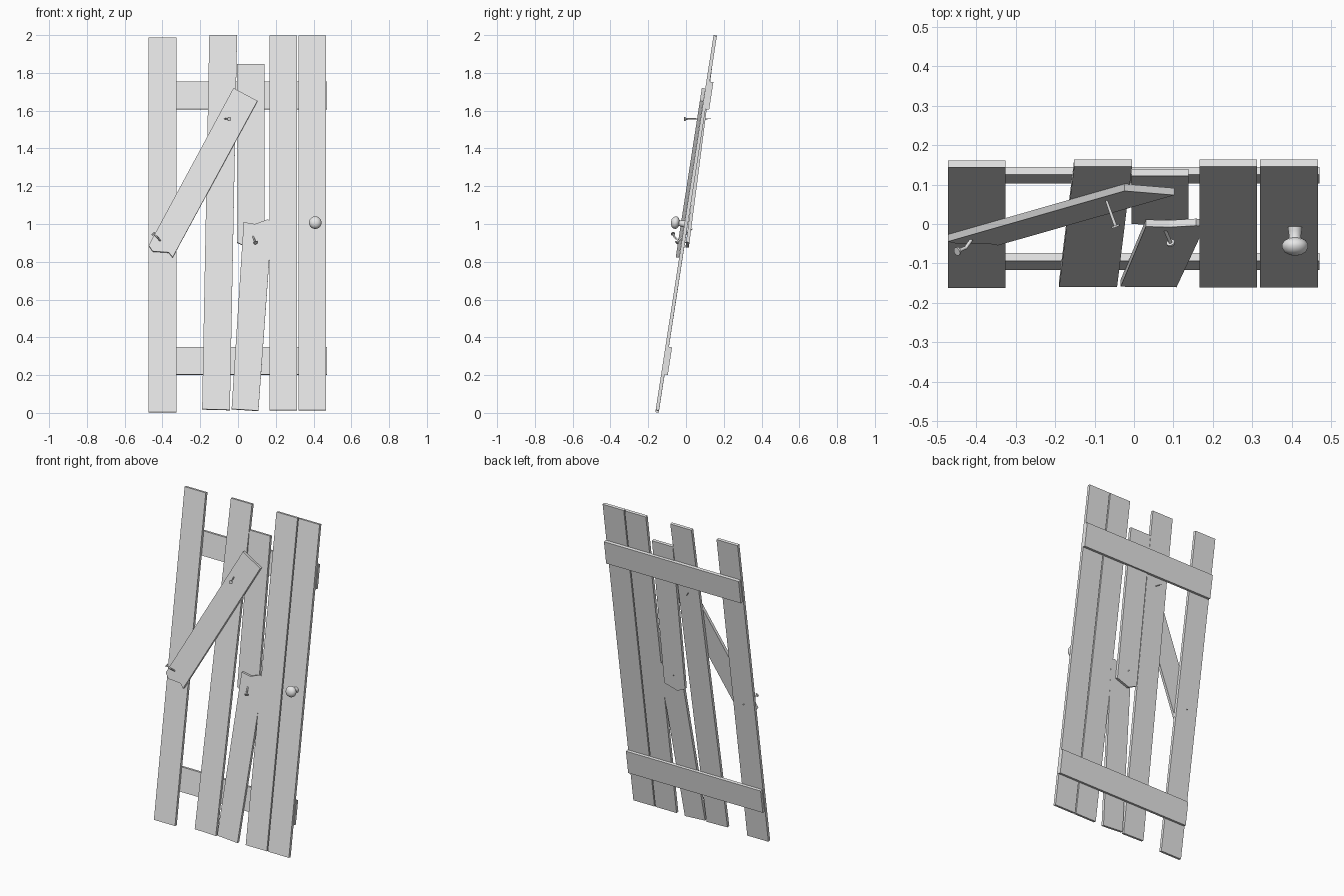
import bpy, bmesh, math
from mathutils import Matrix, Vector

cube = bpy.data.objects.get("Cube")
if cube:
    bpy.data.objects.remove(cube, do_unlink=True)

grey = bpy.data.materials.new("plain_grey")
grey.use_nodes = True
grey.diffuse_color = (0.8, 0.8, 0.8, 1)
grey.node_tree.nodes["Principled BSDF"].inputs["Base Color"].default_value = (0.8, 0.8, 0.8, 1)

# The whole door leans back about its bottom front edge
TILT = math.radians(8.78)
S, C = math.sin(TILT), math.cos(TILT)
LEAN = Matrix.Translation((0, -0.163, 0)) @ Matrix.Rotation(-TILT, 4, 'X')
BOARD = 0.018


def finish(name, bm, smooth=False):
    bmesh.ops.recalc_face_normals(bm, faces=bm.faces)
    mesh = bpy.data.meshes.new(name)
    bm.to_mesh(mesh)
    bm.free()
    mesh.materials.append(grey)
    obj = bpy.data.objects.new(name, mesh)
    bpy.context.collection.objects.link(obj)
    if smooth:
        bpy.ops.object.select_all(action='DESELECT')
        obj.select_set(True)
        bpy.context.view_layer.objects.active = obj
        bpy.ops.object.shade_smooth_by_angle(angle=math.radians(40))
    return obj


def board(name, outline, depth=0.0, thick=BOARD, sag=0.0):
    """Flat board from an upright (x, z) outline; sag pushes its lower end back."""
    bm = bmesh.new()
    top = max(z for x, z in outline)
    verts = []
    for x, z in outline:
        d = depth + sag * (top - z)
        verts.append(bm.verts.new((x, d, (z + d * S) / C)))
    face = bm.faces.new(verts)
    moved = bmesh.ops.extrude_face_region(bm, geom=[face])["geom"]
    bmesh.ops.translate(bm, vec=(0, thick, 0),
                        verts=[v for v in moved if isinstance(v, bmesh.types.BMVert)])
    bm.transform(LEAN)
    return finish(name, bm)


def rod(bm, a, b, r1, r2, sides=10):
    a, b = Vector(a), Vector(b)
    turn = (b - a).to_track_quat('Z', 'Y').to_matrix().to_4x4()
    bmesh.ops.create_cone(bm, cap_ends=True, segments=sides, radius1=r1, radius2=r2,
                          depth=(b - a).length, matrix=Matrix.Translation((a + b) / 2) @ turn)


def nail(name, path, r=0.0045):
    """Round nail along a path from head to tip."""
    bm = bmesh.new()
    pts = [Vector(p) for p in path]
    along = (pts[1] - pts[0]).normalized()
    rod(bm, pts[0], pts[0] + along * 0.005, 0.011, 0.011, 14)
    for i in range(len(pts) - 1):
        last = i == len(pts) - 2
        rod(bm, pts[i], pts[i + 1], r, 0.002 if last else r)
        if not last:
            bmesh.ops.create_icosphere(bm, subdivisions=2, radius=r,
                                       matrix=Matrix.Translation(pts[i + 1]))
    return finish(name, bm, True)


# Upright planks: bottom left x, top left x, bottom z, top z
WIDTH = 0.147
for name, low, high, z0, z1 in [
        ("right_plank", -0.473, -0.473, 0.004, 1.987),
        ("crooked_plank", -0.19, -0.152, 0.02, 2.0),
        ("inner_left_plank", 0.166, 0.166, 0.015, 1.998),
        ("outer_left_plank", 0.32, 0.32, 0.015, 1.998)]:
    board(name, [(low, z0), (low + WIDTH, z0 - (high - low) * 0.1),
                 (high + WIDTH, z1), (high, z1)])

# Snapped plank in two pieces
board("broken_plank_upper", [(-0.006, 1.847), (0.139, 1.847), (0.139, 0.905),
                             (0.05, 0.877), (-0.006, 0.903)], sag=0.025)
board("broken_plank_lower", [(-0.034, 0.021), (0.108, 0.012), (0.18, 1.01), (0.158, 1.025),
                             (0.09, 1.0), (0.03, 1.01)], depth=0.0005)

# Horizontal battens on the back
for name, z0, z1, depth in [("lower_batten", 0.204, 0.35, 0.015), ("upper_batten", 1.608, 1.754, 0.017)]:
    board(name, [(-0.468, z0), (0.471, z0), (0.471, z1), (-0.468, z1)], depth, 0.02)

# Broken diagonal board nailed across the front
board("diagonal_board", [(-0.024, 1.72), (0.103, 1.652), (-0.346, 0.824), (-0.367, 0.85),
                         (-0.452, 0.856), (-0.473, 0.887)], -0.0185)

# Nails, one of them bent
nail("upper_nail", [(-0.046, -0.008, 1.556), (-0.096, 0.132, 1.557)])
nail("bent_nail", [(-0.45, -0.07, 0.95), (-0.427, -0.06, 0.929),
                   (-0.413, -0.04, 0.913), (-0.398, 0.003, 0.9)])
nail("lower_nail", [(0.094, -0.05, 0.9), (0.08, -0.018, 0.932), (0.064, 0.034, 0.975)])

# Turned door knob: (radius, distance out from the plank)
bm = bmesh.new()
profile = [(0.0, -0.005), (0.019, -0.005), (0.017, 0.01), (0.015, 0.024), (0.017, 0.029),
           (0.027, 0.034), (0.033, 0.043), (0.033, 0.052), (0.027, 0.063), (0.015, 0.07), (0.0, 0.072)]
verts = [bm.verts.new((r, -out, 0)) for r, out in profile]
edges = [bm.edges.new(pair) for pair in zip(verts, verts[1:])]
bmesh.ops.spin(bm, geom=verts + edges, cent=(0, 0, 0), axis=(0, 1, 0),
               angle=math.tau, steps=24, use_duplicate=False)
bmesh.ops.remove_doubles(bm, verts=bm.verts, dist=0.0001)
bm.transform(LEAN @ Matrix.Translation((0.409, 0, 1.0 / C)))
finish("door_knob", bm, True)
